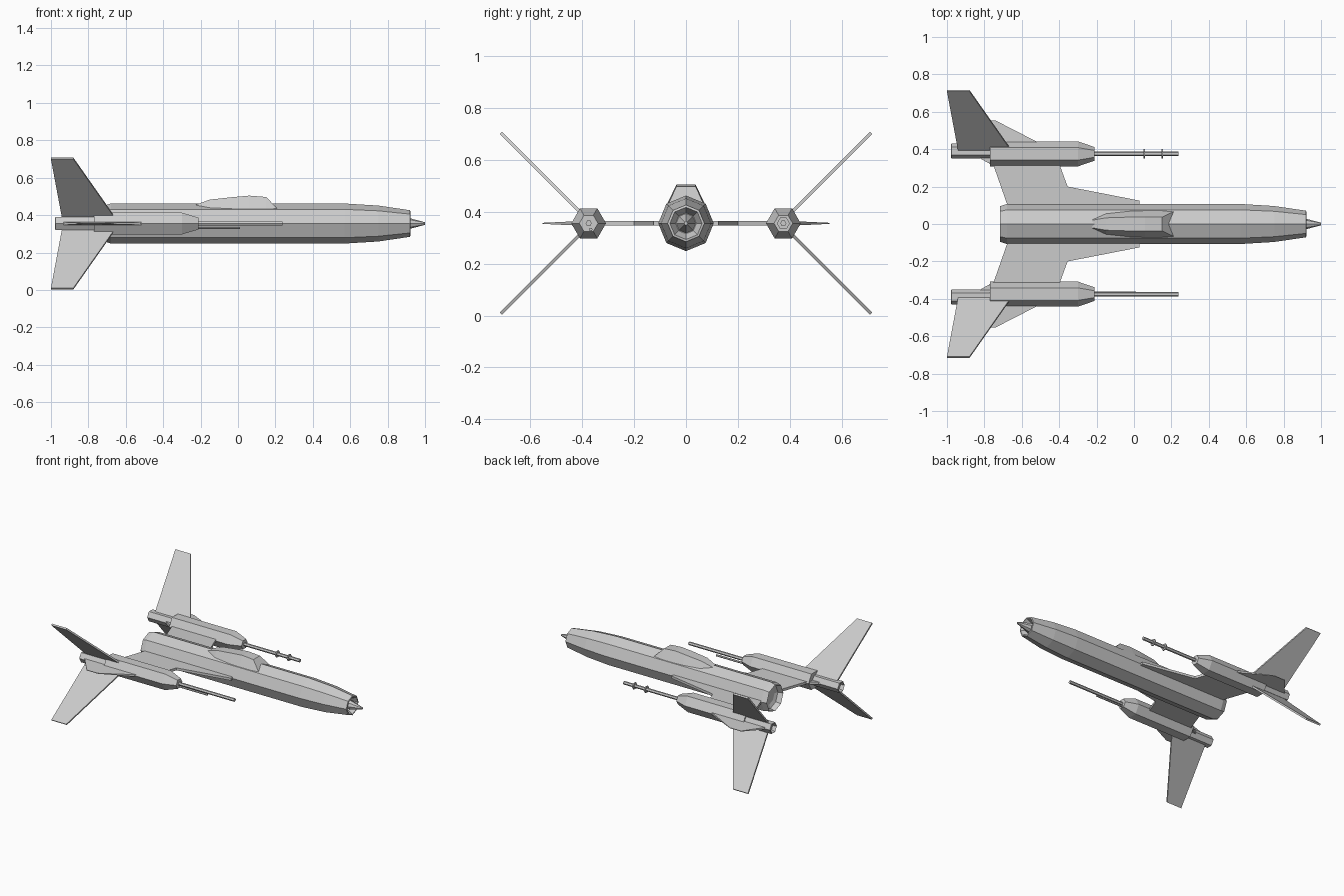
import bpy, bmesh
from math import cos, sin, pi
from mathutils import Vector

if "Cube" in bpy.data.objects:
    bpy.data.objects.remove(bpy.data.objects["Cube"])

ZC = 0.355   # height of the main axis


def finish(name, bm):
    bmesh.ops.recalc_face_normals(bm, faces=bm.faces)
    mesh = bpy.data.meshes.new(name)
    bm.to_mesh(mesh)
    bm.free()
    bpy.context.collection.objects.link(bpy.data.objects.new(name, mesh))


def skin(name, rings):
    """Bridge equal-length point rings and cap both ends."""
    bm = bmesh.new()
    vs = [[bm.verts.new(p) for p in ring] for ring in rings]
    n = len(vs[0])
    for a, b in zip(vs, vs[1:]):
        for i in range(n):
            j = (i + 1) % n
            bm.faces.new((a[i], a[j], b[j], b[i]))
    bm.faces.new(vs[0])
    bm.faces.new(vs[-1])
    finish(name, bm)


def tube(name, y, z, stations, n):
    """Faceted body along x from (x, radius) stations."""
    skin(name, [[(x, y + r * cos(2 * pi * i / n), z + r * sin(2 * pi * i / n))
                 for i in range(n)] for x, r in stations])


def plate(name, points, normal, half):
    """Flat panel with thickness 2 * half."""
    off = Vector(normal).normalized() * half
    skin(name, [[Vector(p) - off for p in points], [Vector(p) + off for p in points]])


# Fuselage with recessed exhaust and recessed nose cone
tube("fuselage", 0, ZC, [(-0.67, 0.06), (-0.68, 0.085), (-0.717, 0.095), (-0.68, 0.107),
                         (0.57, 0.107), (0.75, 0.096), (0.92, 0.071), (0.922, 0.062),
                         (0.88, 0.04)], 8)
tube("nose_cone", 0, ZC, [(0.87, 0.04), (0.92, 0.028), (1.0, 0.007)], 8)

# Cockpit canopy: x, half width at base, half width at top, top height
canopy = [(-0.225, 0.035, 0.02, 0.456), (-0.15, 0.062, 0.033, 0.483), (-0.02, 0.073, 0.037, 0.497),
          (0.06, 0.075, 0.037, 0.504), (0.15, 0.075, 0.037, 0.497), (0.212, 0.07, 0.066, 0.434)]
skin("canopy", [[(x, -b, 0.425), (x, -t, z), (x, t, z), (x, b, 0.425)]
                for x, b, t, z in canopy])

for s, side in ((1, "left"), (-1, "right")):
    # Wing joining fuselage to engine
    wing = [(0.03, 0.08), (0.03, 0.125), (-0.355, 0.20), (-0.395, 0.31), (-0.395, 0.375),
            (-0.83, 0.375), (-0.83, 0.355), (-0.75, 0.31), (-0.68, 0.11), (-0.66, 0.08)]
    plate(side + "_wing", [(x, s * y, ZC) for x, y in wing], (0, 0, 1), 0.009)

    # Engine pod and exhaust
    tube(side + "_engine", s * 0.375, ZC,
         [(-0.77, 0.067), (-0.30, 0.067), (-0.21, 0.036)], 6)
    tube(side + "_exhaust", s * 0.39, ZC,
         [(-0.95, 0.03), (-0.978, 0.036), (-0.975, 0.041), (-0.76, 0.041)], 6)

    # Small horizontal fin outside the engine, thinning towards the tip
    fin = [(-0.49, 0.425, 0.008), (-0.74, 0.553, 0.002), (-0.83, 0.553, 0.002),
           (-0.94, 0.42, 0.008)]
    skin(side + "_side_fin", [[(x, s * y, ZC + k * h) for x, y, h in fin] for k in (-1, 1)])

    # Diagonal tail fins, above and below
    for k, level in ((1, "upper"), (-1, "lower")):
        tail = [(-0.94, 0.028), (-0.655, 0.028), (-0.88, 0.348), (-1.0, 0.348)]
        plate(f"{side}_{level}_tail_fin",
              [(x, s * (0.365 + d), ZC + k * d) for x, d in tail], (0, s, -k), 0.006)

    # Main gun barrel
    tube(side + "_barrel", s * 0.375, ZC, [(-0.23, 0.012), (0.237, 0.012)], 6)

# Collars on the left barrel, secondary barrel on the right
for i, x in enumerate((0.055, 0.15)):
    tube(f"barrel_collar_{i + 1}", 0.375, ZC, [(x - 0.004, 0.025), (x + 0.004, 0.025)], 6)
tube("secondary_barrel", -0.367, 0.331, [(-0.24, 0.007), (0.012, 0.007)], 6)
